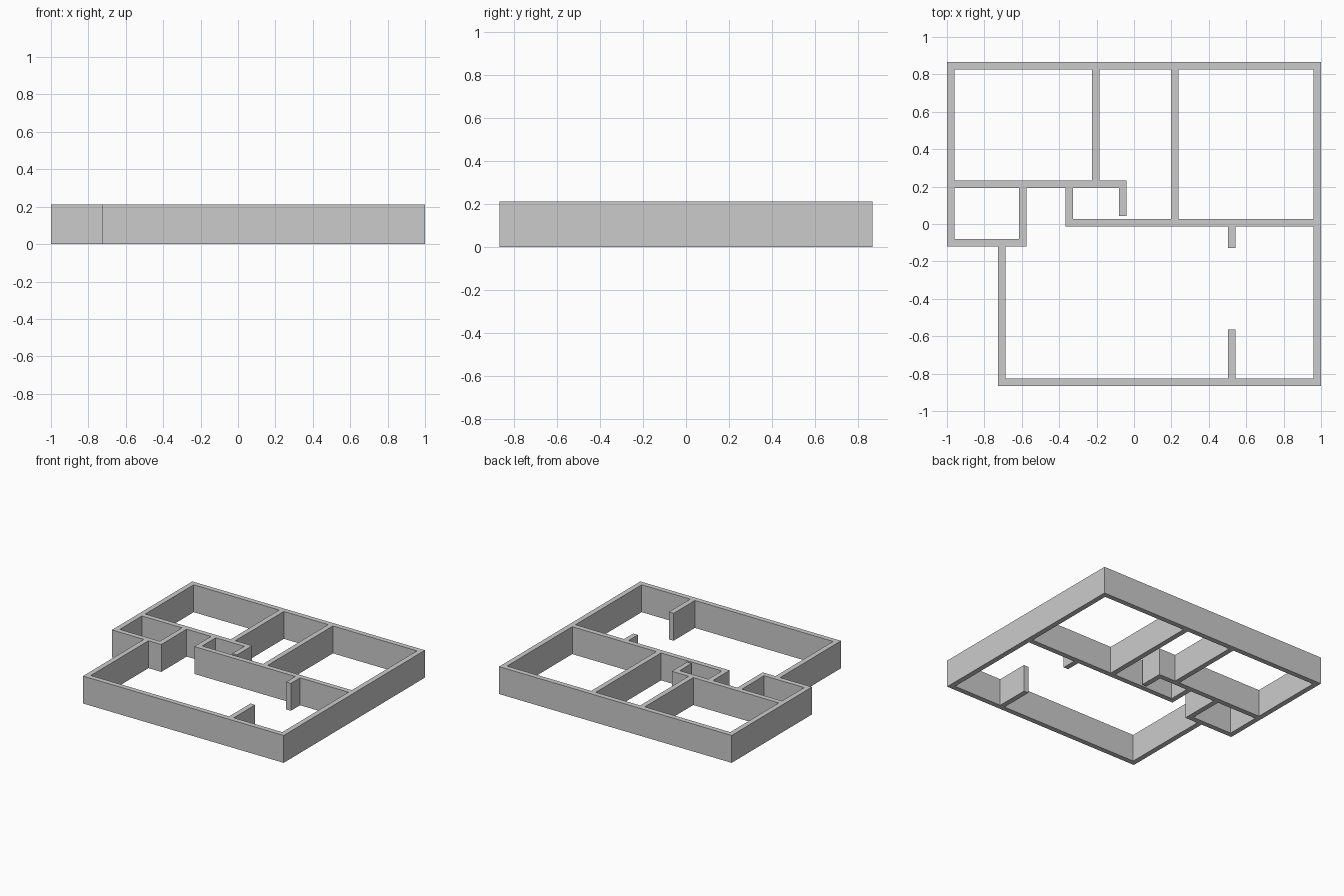
import bpy, bmesh

if "Cube" in bpy.data.objects:
    bpy.data.objects.remove(bpy.data.objects["Cube"])

T = 0.04       # wall thickness
H = 0.213      # wall height
X, Y = 0.98, 0.847   # outer wall centrelines


def wall(x0, y0, x1, y1):
    """Rectangle of a wall given its centreline, with square corner ends."""
    h = T / 2
    return tuple(round(v, 4) for v in (min(x0, x1) - h, min(y0, y1) - h,
                                       max(x0, x1) + h, max(y0, y1) + h))


# outer walls
walls = [
    wall(-X, Y, X, Y),                 # back
    wall(X, -Y, X, Y),                 # right
    wall(-X, -0.1, -X, Y),             # left of back rooms
    wall(-0.706, -Y, X, -Y),           # front
    wall(-0.706, -Y, -0.706, -0.1),    # left of front room
    wall(-X, -0.1, -0.596, -0.1),      # front of small room
]
# partitions
walls += [
    wall(-0.596, -0.1, -0.596, 0.212),   # small room side
    wall(-X, 0.212, -0.06, 0.212),       # upper corridor wall
    wall(-0.06, 0.064, -0.06, 0.212),    # closet return
    wall(-0.346, 0.006, -0.346, 0.212),  # closet side
    wall(-0.346, 0.006, X, 0.006),       # middle wall
    wall(-0.205, 0.212, -0.205, Y),      # back rooms divider
    wall(0.217, 0.006, 0.217, Y),        # back rooms divider
    wall(0.523, -0.107, 0.523, 0.006),   # opening, rear stub
    wall(0.523, -Y, 0.523, -0.585),      # opening, front stub
]

# fuse the plan: keep every grid cell that is covered by a wall
xs = sorted({v for w in walls for v in (w[0], w[2])})
ys = sorted({v for w in walls for v in (w[1], w[3])})
bm = bmesh.new()
verts = {}


def corner(x, y):
    if (x, y) not in verts:
        verts[x, y] = bm.verts.new((x, y, 0))
    return verts[x, y]


for xa, xb in zip(xs, xs[1:]):
    for ya, yb in zip(ys, ys[1:]):
        cx, cy = (xa + xb) / 2, (ya + yb) / 2
        if any(w[0] < cx < w[2] and w[1] < cy < w[3] for w in walls):
            bm.faces.new([corner(xa, ya), corner(xb, ya),
                          corner(xb, yb), corner(xa, yb)])

# raise the plan into one closed solid
floor = bm.faces[:]
raised = bmesh.ops.extrude_face_region(bm, geom=floor, use_keep_orig=True)["geom"]
bmesh.ops.translate(bm, vec=(0, 0, H),
                    verts=[g for g in raised if isinstance(g, bmesh.types.BMVert)])
bmesh.ops.recalc_face_normals(bm, faces=bm.faces)

mesh = bpy.data.meshes.new("house_walls")
bm.to_mesh(mesh)
bm.free()
bpy.context.collection.objects.link(bpy.data.objects.new("house_walls", mesh))
